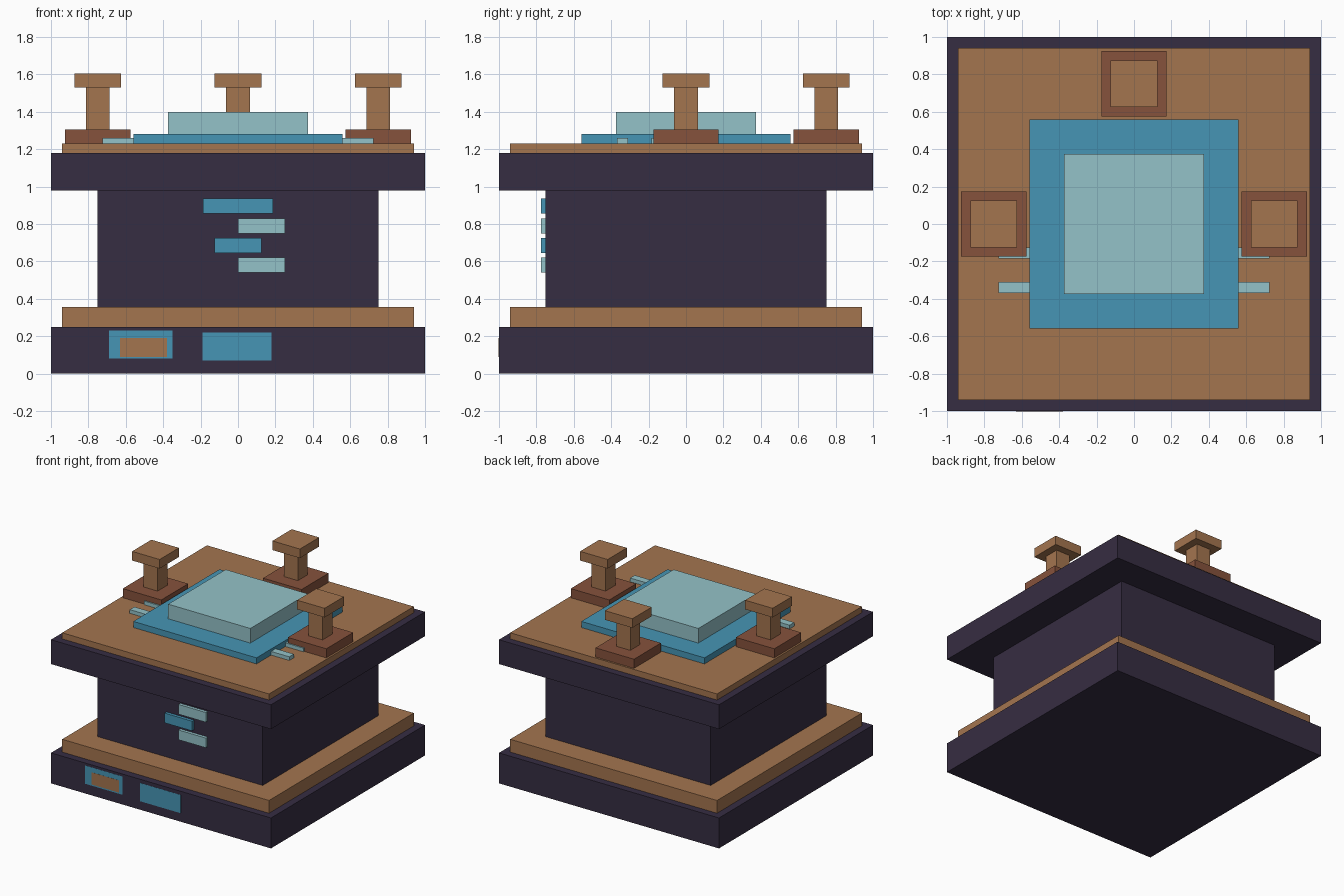
import bpy

cube = bpy.data.objects.get("Cube")
if cube:
    bpy.data.objects.remove(cube, do_unlink=True)


def linear(c):
    c /= 255
    return c / 12.92 if c <= 0.04045 else ((c + 0.055) / 1.055) ** 2.4


def material(name, *rgb):
    mat = bpy.data.materials.new(name)
    mat.use_nodes = True
    colour = tuple(linear(c) for c in rgb) + (1,)
    mat.diffuse_color = colour
    mat.node_tree.nodes["Principled BSDF"].inputs["Base Color"].default_value = colour
    return mat


DARK = material("dark_stone", 54, 45, 66)
WOOD = material("tan_wood", 164, 117, 79)
RUST = material("red_brown", 134, 82, 60)
BLUE = material("blue", 70, 149, 181)
PALE = material("pale_blue", 148, 194, 200)


def box(name, mat, x, y, z):
    """Box spanning the (low, high) pairs x, y and z."""
    spans = (x, y, z)
    bpy.ops.mesh.primitive_cube_add(size=1, location=[(a + b) / 2 for a, b in spans])
    ob = bpy.context.object
    ob.name = name
    ob.scale = [b - a for a, b in spans]
    bpy.ops.object.transform_apply(location=False, rotation=False, scale=True)
    ob.data.materials.append(mat)
    return ob


def slab(name, mat, half, low, high, cx=0, cy=0):
    """Square slab centred on (cx, cy)."""
    return box(name, mat, (cx - half, cx + half), (cy - half, cy + half), (low, high))


# Stacked pedestal
slab("base", DARK, 1, 0, 0.25)
slab("base_trim", WOOD, 0.94, 0.25, 0.355)
slab("column", DARK, 0.75, 0.355, 0.98)
slab("table_slab", DARK, 1, 0.98, 1.18)
slab("table_top", WOOD, 0.94, 1.18, 1.23)
slab("lower_pad", BLUE, 0.56, 1.23, 1.28)
slab("upper_pad", PALE, 0.373, 1.28, 1.40)

# Three pegs around the pad
for side, cx, cy in (("left", 0.75, 0), ("right", -0.75, 0), ("back", 0, 0.75)):
    slab(side + "_peg_foot", RUST, 0.175, 1.23, 1.305, cx, cy)
    slab(side + "_peg_post", WOOD, 0.063, 1.305, 1.53, cx, cy)
    slab(side + "_peg_cap", WOOD, 0.125, 1.53, 1.605, cx, cy)

# Small strips beside the pad
for side, x in (("left", (0.56, 0.725)), ("right", (-0.725, -0.56))):
    for row, y in (("front", -0.34), ("rear", -0.155)):
        box(f"{side}_{row}_strip", PALE, x, (y - 0.03, y + 0.03), (1.23, 1.26))

# Bricks on the front of the column
bricks = ((BLUE, -0.1875, 0.1875), (PALE, 0, 0.25), (BLUE, -0.125, 0.125), (PALE, 0, 0.25))
for i, (mat, left, right) in enumerate(bricks):
    top = 0.935 - i * 0.105
    box(f"brick_{i + 1}", mat, (left, right), (-0.775, -0.75), (top - 0.08, top))

# Thin inlays flush with the front of the base
for name, mat, x, z, depth in (
    ("inlay_frame", BLUE, (-0.69, -0.35), (0.08, 0.23), 0.001),
    ("inlay_plate", WOOD, (-0.63, -0.38), (0.09, 0.19), 0.002),
    ("inlay_centre", BLUE, (-0.19, 0.18), (0.07, 0.22), 0.001),
):
    box(name, mat, x, (-1 - depth, -0.998), z)
